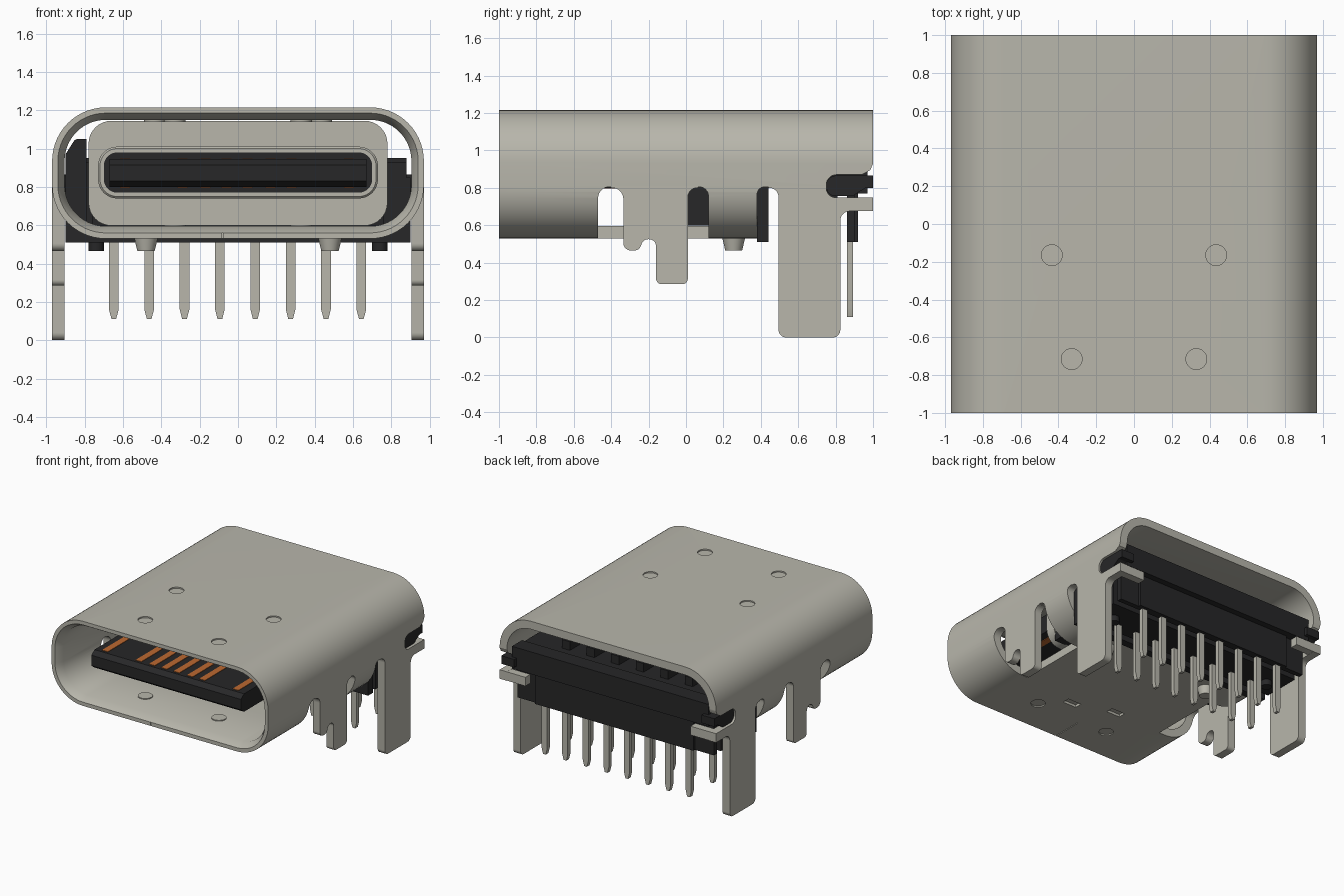
import bpy, bmesh, math
from mathutils import Vector

if "Cube" in bpy.data.objects:
    bpy.data.objects.remove(bpy.data.objects["Cube"])


def material(name, rgb, rough=0.5):
    m = bpy.data.materials.new(name)
    m.use_nodes = True
    m.diffuse_color = (*rgb, 1)
    b = m.node_tree.nodes["Principled BSDF"]
    b.inputs["Base Color"].default_value = (*rgb, 1)
    b.inputs["Roughness"].default_value = rough
    return m


METAL = material("warm grey metal", (0.48, 0.47, 0.41))
PLASTIC = material("black plastic", (0.02, 0.02, 0.021))
COPPER = material("copper contact", (0.50, 0.14, 0.03))


def finish(name, bm, mat):
    bmesh.ops.recalc_face_normals(bm, faces=bm.faces)
    me = bpy.data.meshes.new(name)
    bm.to_mesh(me)
    bm.free()
    if mat:
        me.materials.append(mat)
    ob = bpy.data.objects.new(name, me)
    bpy.context.collection.objects.link(ob)
    return ob


def smooth(ob):
    bpy.ops.object.select_all(action='DESELECT')
    ob.select_set(True)
    bpy.context.view_layer.objects.active = ob
    bpy.ops.object.shade_smooth_by_angle(angle=math.radians(32))


def rounded(pts, n=8):
    """Fillet polygon corners given as (u, v) or (u, v, radius)."""
    out = []
    for i, p in enumerate(pts):
        c = Vector(p[:2])
        r = p[2] if len(p) > 2 else 0
        if r == 0:
            out.append(c)
            continue
        a = (Vector(pts[i - 1][:2]) - c).normalized()
        b = (Vector(pts[(i + 1) % len(pts)][:2]) - c).normalized()
        half = a.angle(b) / 2
        centre = c + (a + b).normalized() * (r / math.sin(half))
        s = c + a * (r / math.tan(half)) - centre
        e = c + b * (r / math.tan(half)) - centre
        for k in range(n + 1):
            t = k / n
            d = s.lerp(e, t) if r == 0 else s.slerp(e, t, s)
            out.append(centre + d.normalized() * r)
    return out


def prism(name, pts, axis, lo, hi, mat):
    """Extrude a 2D outline along an axis."""
    place = {'x': lambda p, t: (t, p[0], p[1]),
             'y': lambda p, t: (p[0], t, p[1]),
             'z': lambda p, t: (p[0], p[1], t)}[axis]
    outline = rounded(pts)
    bm = bmesh.new()
    a = [bm.verts.new(place(p, lo)) for p in outline]
    b = [bm.verts.new(place(p, hi)) for p in outline]
    bm.faces.new(a)
    bm.faces.new(b[::-1])
    for i in range(len(a)):
        j = (i + 1) % len(a)
        bm.faces.new((a[i], a[j], b[j], b[i]))
    ob = finish(name, bm, mat)
    smooth(ob)
    return ob


def box(name, x0, x1, y0, y1, z0, z1, mat):
    return prism(name, [(x0, y0), (x1, y0), (x1, y1), (x0, y1)], 'z', z0, z1, mat)


def disc(name, x, y, r, z0, z1, mat, r2=None):
    bm = bmesh.new()
    bmesh.ops.create_cone(bm, cap_ends=True, segments=32, radius1=r2 or r, radius2=r, depth=z1 - z0)
    bmesh.ops.translate(bm, verts=bm.verts, vec=(x, y, (z0 + z1) / 2))
    ob = finish(name, bm, mat)
    smooth(ob)
    return ob


def rect(hx, z0, z1, r):
    return [(-hx, z0, r), (hx, z0, r), (hx, z1, r), (-hx, z1, r)]


def sleeve(name, hx, z0, z1, r, sections, mat):
    """Hollow tube: each section is (inset, y), joined into a closed loop."""
    bm = bmesh.new()
    rings = [[bm.verts.new((p[0], y, p[1])) for p in
              rounded(rect(hx - d, z0 + d, z1 - d, r - d), 14)] for d, y in sections]
    for k, ring in enumerate(rings):
        nxt = rings[(k + 1) % len(rings)]
        for i in range(len(ring)):
            j = (i + 1) % len(ring)
            bm.faces.new((ring[i], ring[j], nxt[j], nxt[i]))
    return finish(name, bm, mat)


# Outer shell
T = 0.065
shell = sleeve("shell", 0.97, 0.53, 1.215, 0.28,
               [(0, -1), (0, 1), (T, 1), (T, -0.94), (0.03, -1)], METAL)

# Cutters: side windows, open rear underside, round dents, spring slots, seam
cutters = []
for s in (-1, 1):
    x0, x1 = sorted((0.64 * s, 1.1 * s))
    cutters.append(prism("cutter", [(-0.47, 0.3), (0.12, 0.3), (0.12, 0.805, 0.05), (-0.47, 0.805, 0.06)],
                         'x', x0, x1, None))
    for x, y in ((0.435, -0.165), (0.33, -0.715)):
        cutters.append(disc("cutter", s * x, y, 0.055, 1.205, 1.3, None))
    cutters.append(disc("cutter", s * 0.33, -0.715, 0.055, 0.4, 0.54, None))
cutters.append(prism("cutter", [(0.38, 0.3), (1.1, 0.3), (1.1, 0.95), (1.01, 0.95), (0.985, 0.895), (0.94, 0.87),
                                (0.75, 0.87, 0.055), (0.75, 0.805), (0.38, 0.805, 0.04)],
                     'x', -1.1, 1.1, None))
for x, y in ((0.14, -0.55), (-0.2, -0.45)):
    cutters.append(box("cutter", x - 0.06, x + 0.06, y - 0.03, y + 0.03, 0.4, 0.55, None))
cutters.append(box("cutter", -0.084, -0.078, -1.1, -0.75, 0.4, 0.56, None))
for c in cutters:
    c.hide_render = True
    m = shell.modifiers.new("cut", 'BOOLEAN')
    m.operation, m.solver, m.object = 'DIFFERENCE', 'EXACT', c
deps = bpy.context.evaluated_depsgraph_get()
cut_mesh = bpy.data.meshes.new_from_object(shell.evaluated_get(deps))
shell.modifiers.clear()
shell.data = cut_mesh
for c in cutters:
    bpy.data.objects.remove(c)
cut_mesh.materials.clear()
cut_mesh.materials.append(METAL)
for p in cut_mesh.polygons:
    p.material_index = 0
smooth(shell)

# Shell legs, bent rear tabs, dents and standoffs
FRONT_LEG = [(-0.40, 0.81), (-0.40, 0.80), (-0.335, 0.80, 0.06), (-0.335, 0.465, 0.04), (-0.24, 0.465, 0.035),
             (-0.24, 0.525, 0.038), (-0.16, 0.525, 0.038), (-0.16, 0.285, 0.03), (0.01, 0.285, 0.03),
             (0.01, 0.80, 0.05), (0.065, 0.80), (0.065, 0.81)]
REAR_LEG = [(0.44, 0.81), (0.44, 0.80), (0.495, 0.80, 0.05), (0.495, 0, 0.04), (0.825, 0, 0.04),
            (0.825, 0.675, 0.05), (1.0, 0.675), (1.0, 0.748), (0.75, 0.748, 0.05), (0.75, 0.81)]
WING = [(0.75, 0.755, 0.05), (0.89, 0.755), (0.96, 0.80), (1.0, 0.80), (1.0, 0.865), (0.75, 0.865, 0.05)]
for s, side in ((-1, "right"), (1, "left")):
    x0, x1 = sorted((0.905 * s, 0.97 * s))
    prism("front_leg_" + side, FRONT_LEG, 'x', x0, x1, METAL)
    prism("rear_leg_" + side, REAR_LEG, 'x', x0, x1, METAL)
    a, b = sorted((0.74 * s, 0.94 * s))
    box("rear_tab_" + side, a, b, 0.935, 0.999, 0.676, 0.747, METAL)
    disc("standoff_" + side, s * 0.48, 0.255, 0.062, 0.465, 0.535, METAL, 0.045)
    for x, y in ((0.435, -0.165), (0.33, -0.715)):
        disc("top_dent_" + side, s * x, y, 0.055, 1.14, 1.16, METAL)
    disc("bottom_dent_" + side, s * 0.33, -0.715, 0.055, 0.585, 0.602, METAL)
    # Housing wings and locating pegs
    a, b = sorted((0.84 * s, 0.955 * s))
    prism("housing_wing_" + side, WING, 'x', a, b, PLASTIC)
    disc("locating_peg_" + side, s * 0.74, 0.65, 0.04, 0.465, 0.53, PLASTIC)

# Inner shield plate and raised collar around the tongue
prism("shield_plate", rect(0.78, 0.598, 1.145, 0.12), 'y', -0.08, 0.0, METAL)
smooth(sleeve("shield_collar", 0.73, 0.74, 1.01, 0.1,
              [(0, -0.05), (0, -0.115), (0.01, -0.125), (0.03, -0.125), (0.03, -0.05)], METAL))

# Plastic tongue
prism("tongue_base", rect(0.7, 0.77, 0.98, 0.06), 'y', -0.12, 0.02, PLASTIC)
prism("tongue", [(-0.92, 0.83), (-0.88, 0.80), (0, 0.80), (0, 0.945), (-0.88, 0.945), (-0.92, 0.915)],
      'x', -0.67, 0.67, PLASTIC)

# Contact strips above and below the tongue
for x in (-0.59, -0.29, -0.17, -0.06, 0.05, 0.17, 0.28, 0.58):
    box("upper_contact", x - 0.026, x + 0.026, -0.86, -0.11, 0.94, 0.949, COPPER)
    box("lower_contact", x - 0.026, x + 0.026, -0.86, -0.11, 0.795, 0.804, COPPER)

# Rear housing
box("housing_core", -0.76, 0.76, -0.01, 0.39, 0.598, 1.08, PLASTIC)
box("housing_front_wall", -0.90, 0.90, 0.38, 0.44, 0.51, 0.85, PLASTIC)
box("housing_base", -0.88, 0.88, 0.50, 0.81, 0.51, 0.85, PLASTIC)
box("housing_deck", -0.88, 0.88, 0.38, 0.90, 0.81, 0.93, PLASTIC)
box("housing_rear_wall", -0.71, 0.71, 0.86, 0.92, 0.51, 0.85, PLASTIC)
box("housing_rear_cheeks", -0.88, 0.88, 0.86, 0.90, 0.51, 0.85, PLASTIC)
box("housing_rear_bar", -0.88, 0.88, 0.84, 0.97, 0.77, 0.95, PLASTIC)
prism("housing_side_clip", [(-0.79, 0.62), (-0.79, 1.05), (-0.85, 1.05, 0.03), (-0.90, 0.97),
                            (-0.90, 0.75), (-0.85, 0.62)], 'y', 0.36, 0.44, PLASTIC)
for i in range(6):
    x = -0.55 + i * 0.22
    box("housing_rib", x - 0.035, x + 0.035, 0.45, 0.75, 0.92, 1.0, PLASTIC)

# Two rows of solder pins with tapered tips
PIN = [(-0.025, 0.55), (-0.025, 0.16), (-0.012, 0.11), (0.012, 0.11), (0.025, 0.16), (0.025, 0.55)]
for y in (0.58, 0.877):
    for i in range(8):
        x = -0.648 + i * 0.1845
        prism("solder_pin", [(x + u, z) for u, z in PIN], 'y', y - 0.017, y + 0.017, METAL)
